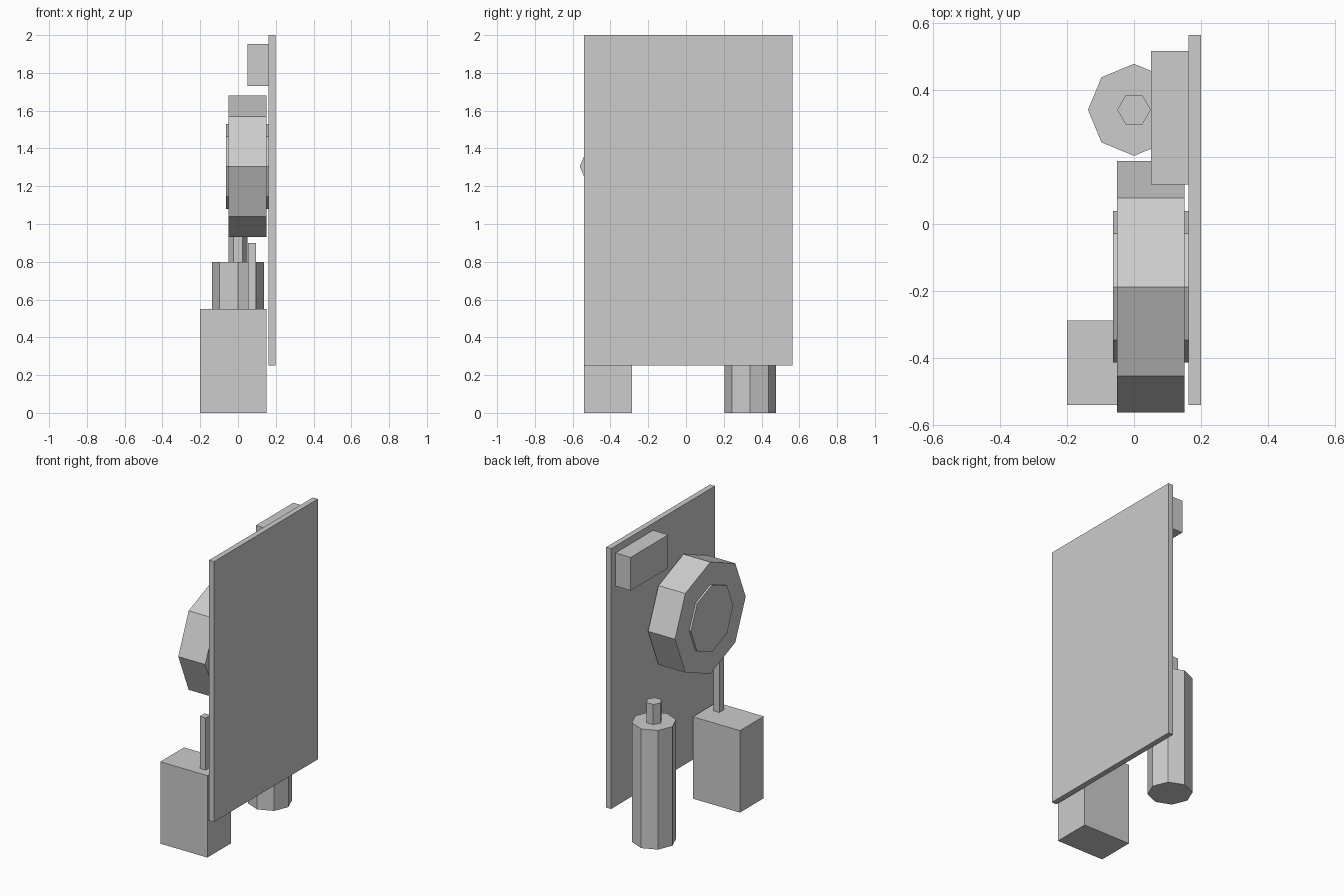
import bpy
import bmesh
from math import pi
from mathutils import Matrix

cube = bpy.data.objects.get("Cube")
if cube:
    bpy.data.objects.remove(cube, do_unlink=True)

grey = bpy.data.materials.new("light_grey")
grey.use_nodes = True
colour = (0.604, 0.604, 0.604, 1)
grey.diffuse_color = colour
grey.node_tree.nodes["Principled BSDF"].inputs["Base Color"].default_value = colour


def finish(name, bm):
    mesh = bpy.data.meshes.new(name)
    bm.to_mesh(mesh)
    bm.free()
    mesh.materials.append(grey)
    obj = bpy.data.objects.new(name, mesh)
    bpy.context.collection.objects.link(obj)
    return obj


def box(name, x, y, z):
    """Box from (low, high) ranges on each axis."""
    bm = bmesh.new()
    bmesh.ops.create_cube(bm, size=1)
    ranges = (x, y, z)
    bmesh.ops.scale(bm, vec=[b - a for a, b in ranges], verts=bm.verts)
    bmesh.ops.translate(bm, vec=[(a + b) / 2 for a, b in ranges], verts=bm.verts)
    return finish(name, bm)


def prism(name, sides, radius, depth, centre, turn):
    """Flat-sided cylinder, turned and then moved to its centre."""
    bm = bmesh.new()
    bmesh.ops.create_cone(bm, cap_ends=True, segments=sides, radius1=radius,
                          radius2=radius, depth=depth,
                          matrix=Matrix.Translation(centre) @ turn)
    return finish(name, bm)


# Upright side panel and the small box fixed to its inner face
box("side_panel", (0.162, 0.199), (-0.539, 0.563), (0.252, 2.0))
box("panel_box", (0.05, 0.162), (0.117, 0.515), (1.73, 1.953))

# Floor block with its thin post
box("floor_block", (-0.2, 0.15), (-0.539, -0.287), (0, 0.55))
box("block_post", (0.052, 0.095), (-0.48, -0.43), (0.55, 0.9))

# Eight-sided canister with a six-sided neck
upright = Matrix.Identity(4)
prism("canister", 8, 0.137, 0.8, (0, 0.34, 0.4), upright)
prism("canister_neck", 6, 0.05, 0.135, (0, 0.34, 0.8675), Matrix.Rotation(pi / 2, 4, "Z"))

# Eight-sided wheel with a hub showing on both faces
sideways = Matrix.Rotation(pi / 2, 4, "Y")
wheel_centre = (0.05, -0.187, 1.305)
prism("wheel", 8, 0.375, 0.2, wheel_centre, sideways)
prism("wheel_hub", 8, 0.225, 0.226, wheel_centre, sideways)
